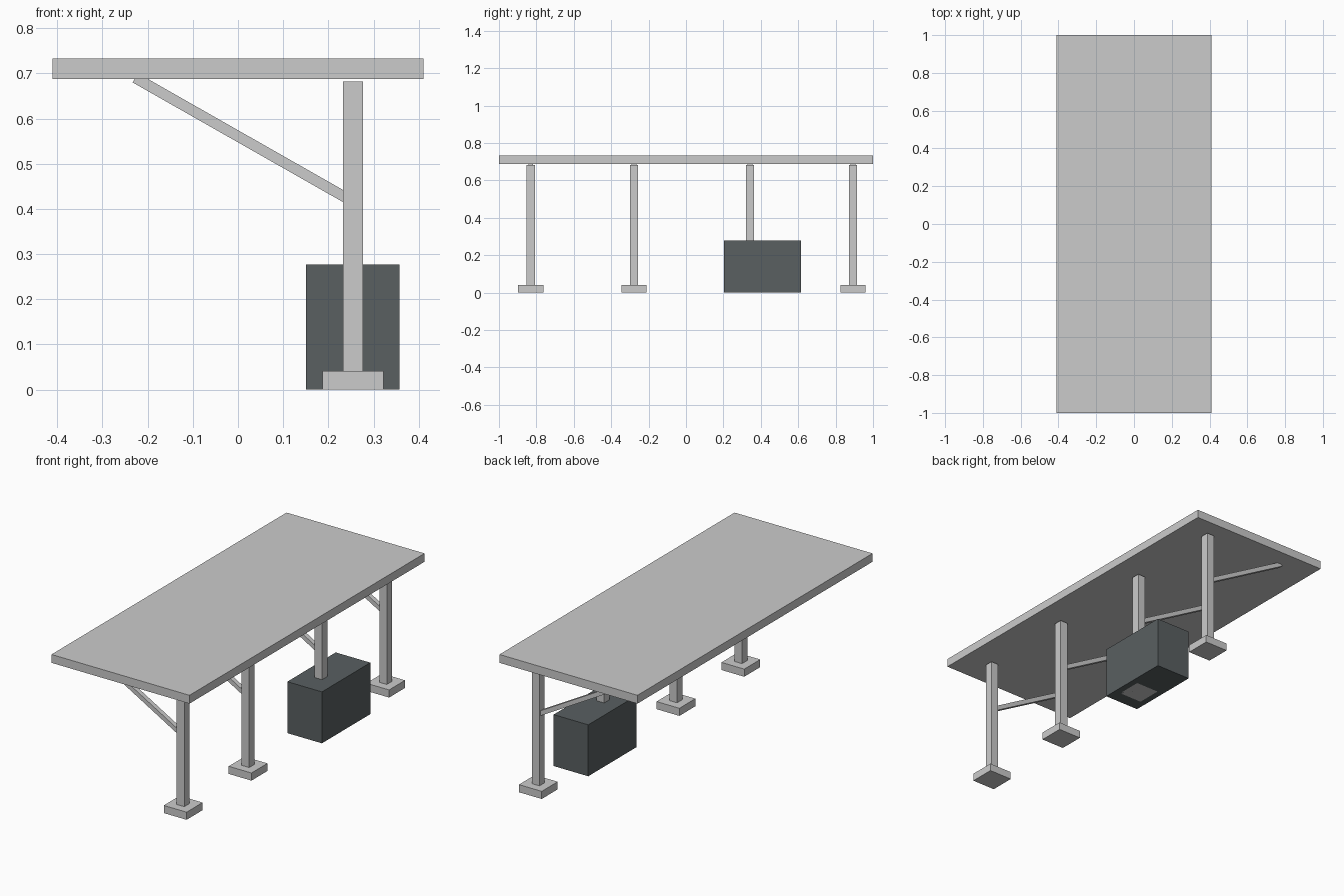
import bpy, math
from mathutils import Vector

if "Cube" in bpy.data.objects:
    bpy.data.objects.remove(bpy.data.objects["Cube"])


def box(name, x, y, z, mat=None):
    """Box from (min, max) ranges on each axis."""
    bpy.ops.mesh.primitive_cube_add(size=1, location=[(a + b) / 2 for a, b in (x, y, z)])
    ob = bpy.context.object
    ob.name = name
    ob.scale = [b - a for a, b in (x, y, z)]
    bpy.ops.object.transform_apply(location=False, rotation=False, scale=True)
    if mat:
        ob.data.materials.append(mat)
    return ob


dark = bpy.data.materials.new("dark_grey")
dark.diffuse_color = (0.10, 0.115, 0.12, 1)
dark.use_nodes = True
dark.node_tree.nodes["Principled BSDF"].inputs["Base Color"].default_value = dark.diffuse_color

POST_X = 0.2545

# Flat canopy slab
box("roof", (-0.411, 0.411), (-1, 1), (0.688, 0.733))

# Row of posts, each with a footing and a diagonal brace
for i, y in enumerate((-0.83, -0.278, 0.342, 0.893), 1):
    box(f"footing_{i}", (POST_X - 0.068, POST_X + 0.068), (y - 0.068, y + 0.068), (0, 0.041))
    box(f"post_{i}", (POST_X - 0.0225, POST_X + 0.0225), (y - 0.0225, y + 0.0225), (0.041, 0.682))

    top, low = Vector((-0.2275, y, 0.690)), Vector((0.25, y, 0.4185))
    length, mid = (low - top).length, (top + low) / 2
    brace = box(f"brace_{i}", (-length / 2, length / 2), (-0.0125, 0.0125), (-0.0117, 0.0117))
    brace.location = mid
    brace.rotation_euler.y = math.atan2(top.z - low.z, low.x - top.x)

# Dark cabinet around the third post
box("cabinet", (0.151, 0.357), (0.204, 0.616), (0, 0.277), dark)
